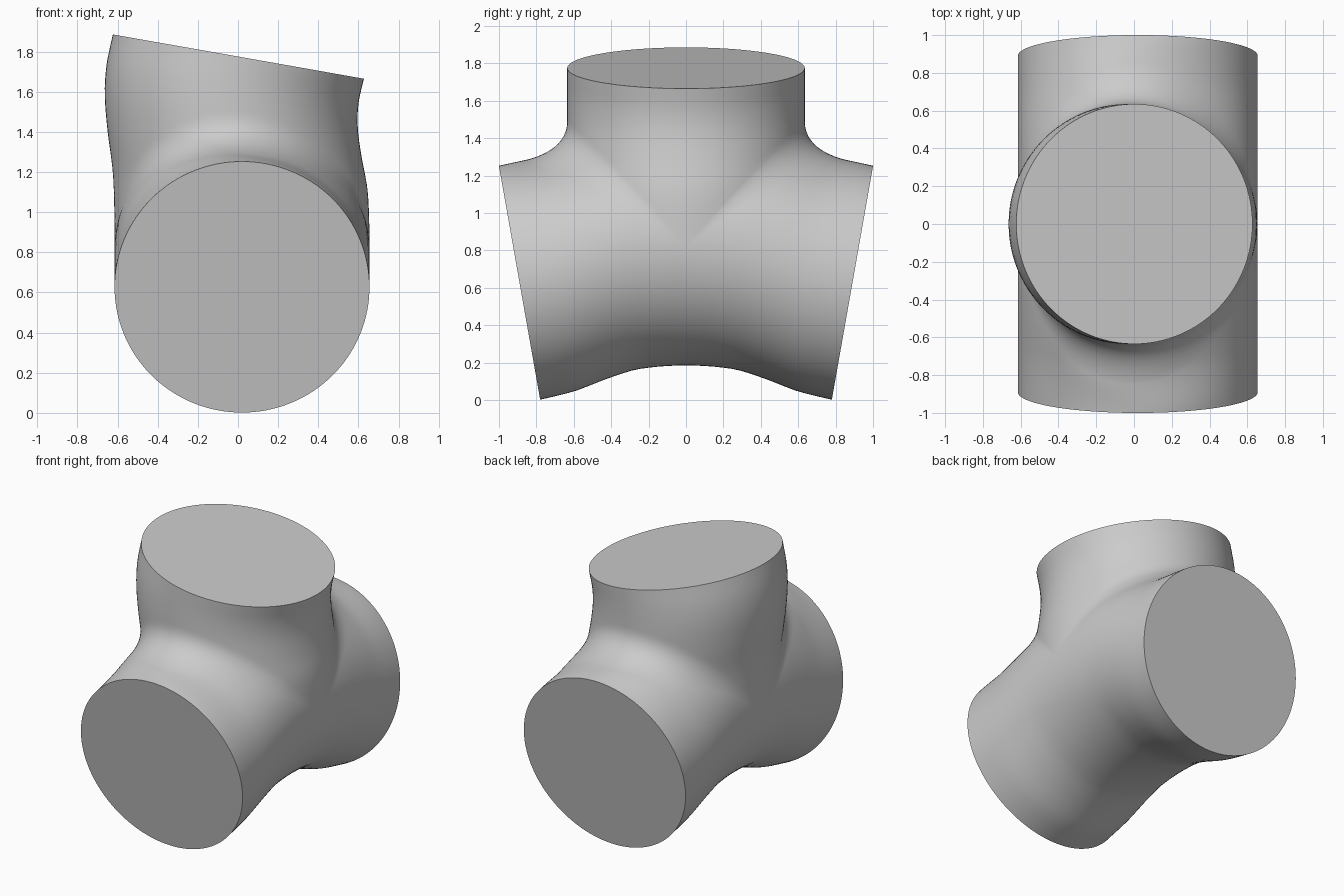
import bpy, bmesh, math

default = bpy.data.objects.get("Cube")
if default:
    bpy.data.objects.remove(default)

R = 0.635                     # radius of all three branches
TILT = math.radians(10)       # lean of each end cap
SLOPE = math.sin(TILT)
JOINT_Z, JOINT_X = 0.82, 0.02
HALF_SEGS, PIPE_ROWS, FILLET_ROWS, NECK_ROWS = 64, 16, 10, 16

# Axis height along the pipe, and axis shift along the neck
PIPE_AXIS = [(-.32, .80), (0, .82), (.32, .80), (.51, .755), (.64, .715), (.77, .675), (1, .627)]
NECK_AXIS = [(-.2, .018), (0, .02), (.2, .018), (.36, .01), (.55, -.018), (.72, -.034), (.86, -.027), (1, .002)]


def curve(pts, t):
    """Smooth interpolation through a few points."""
    def tangent(i):
        a, b = pts[max(i - 1, 0)], pts[min(i + 1, len(pts) - 1)]
        return (b[1] - a[1]) / (b[0] - a[0])
    i = max(k for k in range(len(pts) - 1) if k == 0 or pts[k][0] <= t)
    (x0, y0), (x1, y1) = pts[i], pts[i + 1]
    h = x1 - x0
    s = (t - x0) / h
    blend = s * s * (3 - 2 * s)
    return (y0 + (y1 - y0) * blend
            + h * s * (1 - s) * ((1 - s) * tangent(i) - s * tangent(i + 1)))


def pipe_point(t, a):
    c = math.cos(a)
    return (JOINT_X + R * math.sin(a),
            t * (0.89 + R * SLOPE * c),
            curve(PIPE_AXIS, t) + R * c * math.cos(TILT * t))


def neck_point(u, a):
    s = math.sin(a)
    return (curve(NECK_AXIS, u) + R * s * math.cos(TILT * u),
            R * math.cos(a),
            JOINT_Z + u * (0.955 - R * SLOPE * s))


def column(a, upper):
    """One lengthwise strip: pipe end, rounded corner, neck top."""
    c = max(math.cos(a), 0) if upper else 0
    if c < 1e-6:
        c = 0
    t0 = R * c / (0.89 + R * SLOPE * c)
    t1 = t0 + 0.20 * c
    corner = pipe_point(t0, a)
    u0 = (corner[2] - JOINT_Z) / (0.955 - R * SLOPE * math.sin(a))
    u1 = u0 + 0.15 * c
    shift = curve(NECK_AXIS, u0) - JOINT_X if c else 0
    pts = []
    for i in range(PIPE_ROWS + 1):
        k = i / PIPE_ROWS
        x, y, z = pipe_point(1 + (t1 - 1) * k, a)
        pts.append((x + shift * k * k * (3 - 2 * k), y, z))
    if not upper:
        return pts
    start, end = pts[-1], neck_point(u1, a)
    mid = (corner[0] + shift, corner[1], corner[2])
    for i in range(1, FILLET_ROWS):
        k = i / FILLET_ROWS
        pts.append(tuple((1 - k) ** 2 * p + 2 * k * (1 - k) * q + k * k * r
                         for p, q, r in zip(start, mid, end)))
    for i in range(NECK_ROWS + 1):
        pts.append(neck_point(u1 + (1 - u1) * i / NECK_ROWS, a))
    return pts


# Upper strips carry the neck, lower strips close the pipe underneath
bm = bmesh.new()
step = math.pi / HALF_SEGS
top = [[bm.verts.new(p) for p in column(-math.pi / 2 + i * step, True)]
       for i in range(HALF_SEGS + 1)]
low = [[bm.verts.new(p) for p in column(math.pi / 2 + i * step, False)]
       for i in range(1, HALF_SEGS)]


def skin(cols):
    for a, b in zip(cols, cols[1:]):
        for i in range(min(len(a), len(b)) - 1):
            bm.faces.new((a[i], b[i], b[i + 1], a[i + 1]))


skin(top)
skin([top[-1]] + low + [top[0]])

# End caps
bm.faces.new([c[0] for c in top + low])
bm.faces.new([c[-1] for c in top])
bmesh.ops.remove_doubles(bm, verts=bm.verts, dist=0.0004)

# Mirror the other half across y = 0
geom = bm.verts[:] + bm.edges[:] + bm.faces[:]
bmesh.ops.mirror(bm, geom=geom, axis='Y', merge_dist=0.0005)
bmesh.ops.remove_doubles(bm, verts=bm.verts, dist=0.0004)
bmesh.ops.recalc_face_normals(bm, faces=bm.faces)
seam = [e for e in bm.edges if len(e.link_faces) == 2
        and all(len(f.verts) > 10 for f in e.link_faces)]
bmesh.ops.dissolve_edges(bm, edges=seam, use_verts=False)

mesh = bpy.data.meshes.new("pipe_junction")
bm.to_mesh(mesh)
bm.free()
obj = bpy.data.objects.new("pipe_junction", mesh)
bpy.context.collection.objects.link(obj)

# Plain grey
grey = bpy.data.materials.new("light_grey")
grey.use_nodes = True
color = (0.6, 0.6, 0.6, 1)
grey.diffuse_color = color
grey.node_tree.nodes["Principled BSDF"].inputs["Base Color"].default_value = color
mesh.materials.append(grey)

bpy.ops.object.select_all(action='DESELECT')
obj.select_set(True)
bpy.context.view_layer.objects.active = obj
bpy.ops.object.shade_smooth_by_angle(angle=math.radians(40))
